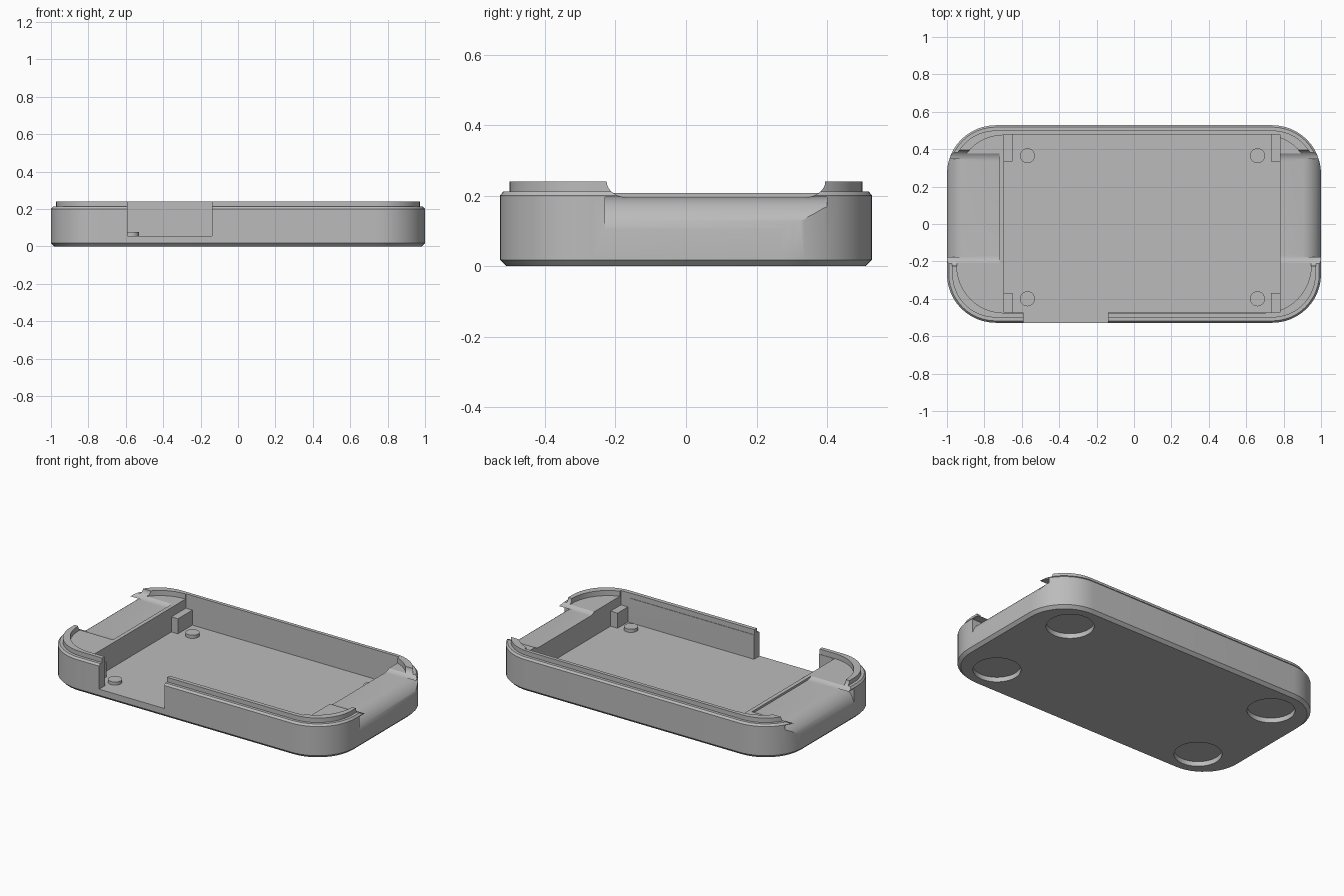
import bpy, bmesh
from math import sin, cos, pi

cube = bpy.data.objects.get("Cube")
if cube:
    bpy.data.objects.remove(cube, do_unlink=True)

grey = bpy.data.materials.new("plain grey")
grey.use_nodes = True
grey.diffuse_color = (0.5, 0.5, 0.5, 1)
grey.node_tree.nodes["Principled BSDF"].inputs["Base Color"].default_value = (0.5, 0.5, 0.5, 1)


def loft(name, rings):
    """Skin equal-length rings of points and cap both ends."""
    bm = bmesh.new()
    loops = [[bm.verts.new(p) for p in ring] for ring in rings]
    n = len(loops[0])
    for a, b in zip(loops, loops[1:]):
        for i in range(n):
            j = (i + 1) % n
            bm.faces.new((a[i], a[j], b[j], b[i]))
    bm.faces.new(loops[0][::-1])
    bm.faces.new(loops[-1])
    bmesh.ops.recalc_face_normals(bm, faces=bm.faces)
    mesh = bpy.data.meshes.new(name)
    bm.to_mesh(mesh)
    bm.free()
    mesh.materials.append(grey)
    obj = bpy.data.objects.new(name, mesh)
    bpy.context.collection.objects.link(obj)
    return obj


def arc(cx, cy, rx, ry, start, end, steps=12):
    angles = [start + (end - start) * i / steps for i in range(steps + 1)]
    return [(cx + rx * cos(a), cy + ry * sin(a)) for a in angles]


def rounded(hx, hy, r, z):
    pts = []
    for k, (sx, sy) in enumerate([(1, 1), (-1, 1), (-1, -1), (1, -1)]):
        pts += arc(sx * (hx - r), sy * (hy - r), r, r, k * pi / 2, (k + 1) * pi / 2)
    return [(x, y, z) for x, y in pts]


def box(name, x0, x1, y0, y1, z0, z1):
    base = [(x0, y0), (x1, y0), (x1, y1), (x0, y1)]
    return loft(name, [[(x, y, z) for x, y in base] for z in (z0, z1)])


def disc(name, x, y, r, z0, z1):
    base = arc(x, y, r, r, 0, 2 * pi, 40)[:-1]
    return loft(name, [[(px, py, z) for px, py in base] for z in (z0, z1)])


def cut(body, cutter):
    mod = body.modifiers.new("cut", "BOOLEAN")
    mod.operation = "DIFFERENCE"
    mod.solver = "EXACT"
    mod.object = cutter
    bpy.context.view_layer.objects.active = body
    bpy.ops.object.modifier_apply(modifier=mod.name)
    bpy.data.objects.remove(cutter, do_unlink=True)


# Outer shell with chamfered edges and a raised lip
levels = [(0.018, 0), (0, 0.018), (0, 0.2), (0.01, 0.212), (0.028, 0.212), (0.028, 0.24)]
shell = loft("tray_shell", [rounded(1 - i, 0.528 - i, 0.26 - i, z) for i, z in levels])

# Shallow recess inside the lip, main cavity and front opening
FLOOR = 0.056
cut(shell, loft("recess", [rounded(0.947, 0.475, 0.25, z) for z in (0.208, 0.3)]))
cut(shell, box("cavity", -0.695, 0.78, -0.472, 0.478, FLOOR, 0.3))
cut(shell, box("opening", -0.59, -0.14, -0.6, -0.4, FLOOR, 0.3))

# End scoops with curved shoulders and a rounded-over outer edge
shoulders = ([(-0.225, 0.3)] + arc(-0.165, 0.24, 0.06, 0.045, pi, 1.5 * pi)
             + arc(0.335, 0.24, 0.06, 0.045, 1.5 * pi, 2 * pi) + [(0.395, 0.3)])
roundover = arc(0.892, 0.085, 0.11, 0.111, pi / 2, 0) + [(1.1, 0.085), (1.1, 0.196)]
for side, inner in ((-1, 0.72), (1, 0.77)):
    cut(shell, loft("scoop", [[(side * x, y, z) for y, z in shoulders] for x in (inner, 1.1)]))
    cut(shell, loft("edge", [[(side * x, y, z) for x, z in roundover] for y in (-0.23, 0.4)]))

# Round foot recesses underneath
for x in (-0.743, 0.743):
    for y in (-0.322, 0.322):
        cut(shell, disc("foot_recess", x, y, 0.136, -0.1, 0.03))

# Locating pegs and retaining tabs on the floor
parts = [shell]
for side, peg_x, x0, x1 in (("right", -0.57, -0.7, -0.65), ("left", 0.66, 0.732, 0.785)):
    for place, peg_y, y0, y1 in (("back", 0.365, 0.335, 0.485), ("front", -0.4, -0.48, -0.37)):
        parts.append(disc(f"{place}_{side}_peg", peg_x, peg_y, 0.04, FLOOR - 0.01, FLOOR + 0.02))
        parts.append(box(f"{place}_{side}_tab", x0, x1, y0, y1, FLOOR - 0.01, 0.15))

# Smooth curves, sharp edges
bpy.context.view_layer.update()
bpy.ops.object.select_all(action="DESELECT")
for part in parts:
    part.select_set(True)
bpy.context.view_layer.objects.active = shell
bpy.ops.object.shade_smooth_by_angle(angle=pi / 7)
